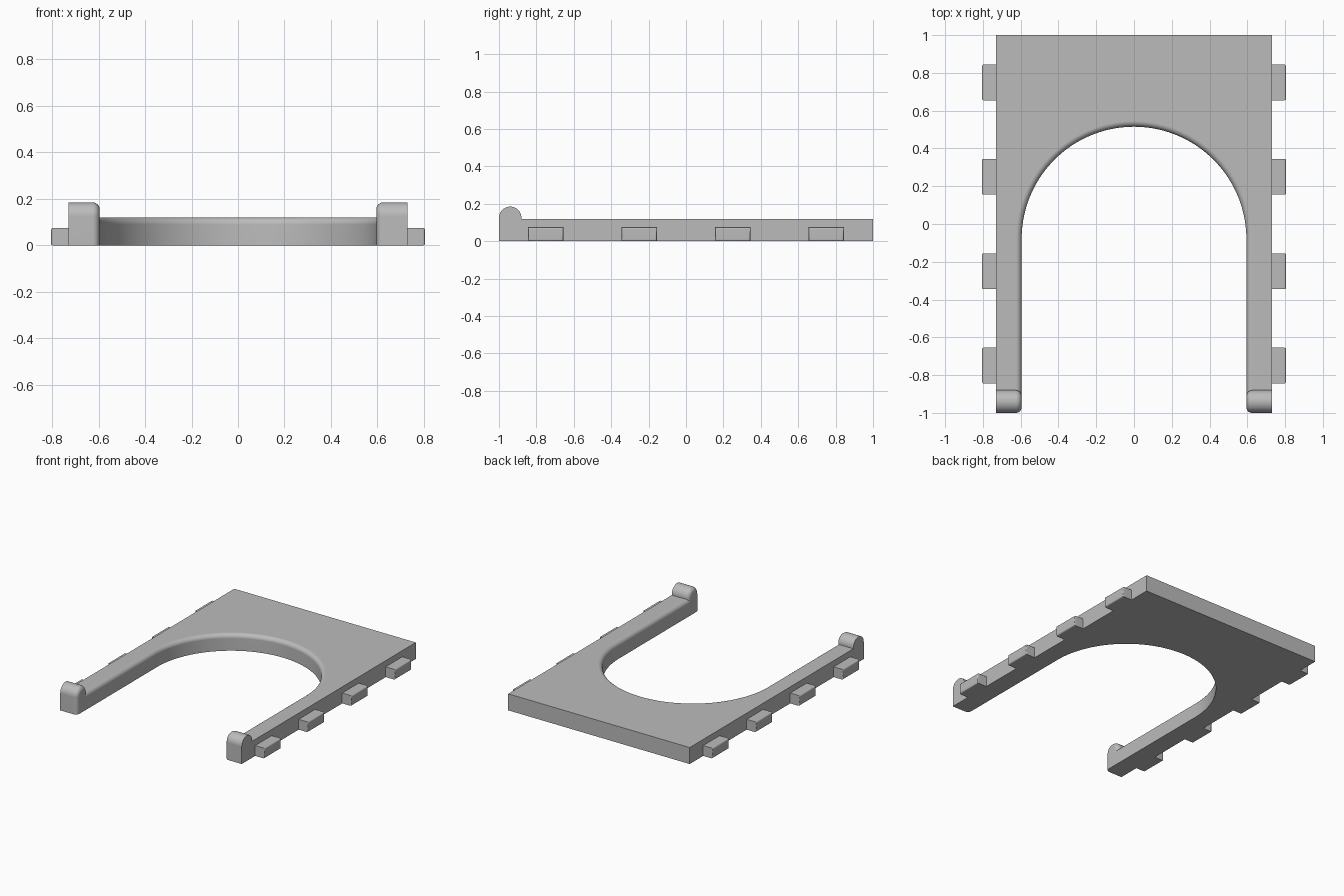
import bpy, bmesh
from math import cos, sin, pi, radians
from mathutils import Vector

cube = bpy.data.objects.get("Cube")
if cube:
    bpy.data.objects.remove(cube, do_unlink=True)

grey = bpy.data.materials.new("plain_grey")
grey.use_nodes = True
GREY = (0.5, 0.5, 0.5, 1)
grey.diffuse_color = GREY
grey.node_tree.nodes["Principled BSDF"].inputs["Base Color"].default_value = GREY

HALF_WIDTH, OPENING, THICK = 0.73, 0.595, 0.12
ARCH_Y = -0.08


def arc(radius, cx, cy, steps):
    """Half circle from the + side, over the top, to the - side."""
    return [(cx + radius * cos(pi * i / steps), cy + radius * sin(pi * i / steps))
            for i in range(steps + 1)]


def solid(name, outline, depth, round_edge, radius, segments, mirror=False):
    """Extrude an outline and round the edges chosen by round_edge."""
    bm = bmesh.new()
    face = bm.faces.new([bm.verts.new(p) for p in outline])
    moved = bmesh.ops.extrude_face_region(bm, geom=[face], use_keep_orig=True)["geom"]
    bmesh.ops.translate(bm, vec=depth, verts=[v for v in moved if isinstance(v, bmesh.types.BMVert)])
    bmesh.ops.recalc_face_normals(bm, faces=bm.faces)
    edges = [e for e in bm.edges if round_edge(e.verts[0].co, e.verts[1].co)]
    bmesh.ops.bevel(bm, geom=edges, offset=radius, segments=segments,
                    profile=0.5, affect='EDGES', clamp_overlap=True)
    bmesh.ops.recalc_face_normals(bm, faces=bm.faces)
    mesh = bpy.data.meshes.new(name)
    bm.to_mesh(mesh)
    bm.free()
    mesh.materials.append(grey)
    obj = bpy.data.objects.new(name, mesh)
    bpy.context.collection.objects.link(obj)
    if mirror:
        obj.modifiers.new("Mirror", 'MIRROR')
    bpy.ops.object.select_all(action='DESELECT')
    obj.select_set(True)
    bpy.context.view_layer.objects.active = obj
    bpy.ops.object.shade_smooth_by_angle(angle=radians(35))
    obj.modifiers.new("Weighted Normal", 'WEIGHTED_NORMAL').keep_sharp = True
    return obj


# Plate with an arched opening; the legs end inside the end posts
LEG_END = -0.94
outline = [(HALF_WIDTH, LEG_END), (HALF_WIDTH, 1), (-HALF_WIDTH, 1), (-HALF_WIDTH, LEG_END),
           (-OPENING, LEG_END)]
outline += arc(OPENING, 0, ARCH_Y, 72)[::-1] + [(OPENING, LEG_END)]


def opening_rim(a, b):
    return all(v.z > THICK - 0.001 and abs(v.x) < OPENING + 0.001 and v.y < 0.6 for v in (a, b))


solid("arched_plate", [Vector((x, y, 0)) for x, y in outline], Vector((0, 0, THICK)),
      opening_rim, 0.03, 6)

# Round-topped end posts, softened around the inner face
profile = [(-1, 0), (-0.88, 0)] + arc(0.06, -0.94, 0.125, 20)


def post_rim(a, b):
    return max(a.x, b.x) < OPENING + 0.001 and max(a.z, b.z) > 0.01


solid("end_post", [Vector((HALF_WIDTH, y, z)) for y, z in profile],
      Vector((OPENING - HALF_WIDTH, 0, 0)), post_rim, 0.03, 6, mirror=True)

# Side tabs with softened outer ends
TAB_END, TAB_HALF, TAB_TOP = 0.805, 0.095, 0.075
for i, y in enumerate((-0.75, -0.25, 0.25, 0.75)):
    corners = [(y - TAB_HALF, 0), (y + TAB_HALF, 0), (y + TAB_HALF, TAB_TOP), (y - TAB_HALF, TAB_TOP)]
    solid(f"side_tab_{i + 1}", [Vector((HALF_WIDTH - 0.01, py, pz)) for py, pz in corners],
          Vector((TAB_END - HALF_WIDTH + 0.01, 0, 0)),
          lambda a, b: min(a.x, b.x) > TAB_END - 0.001, 0.01, 3, mirror=True)
